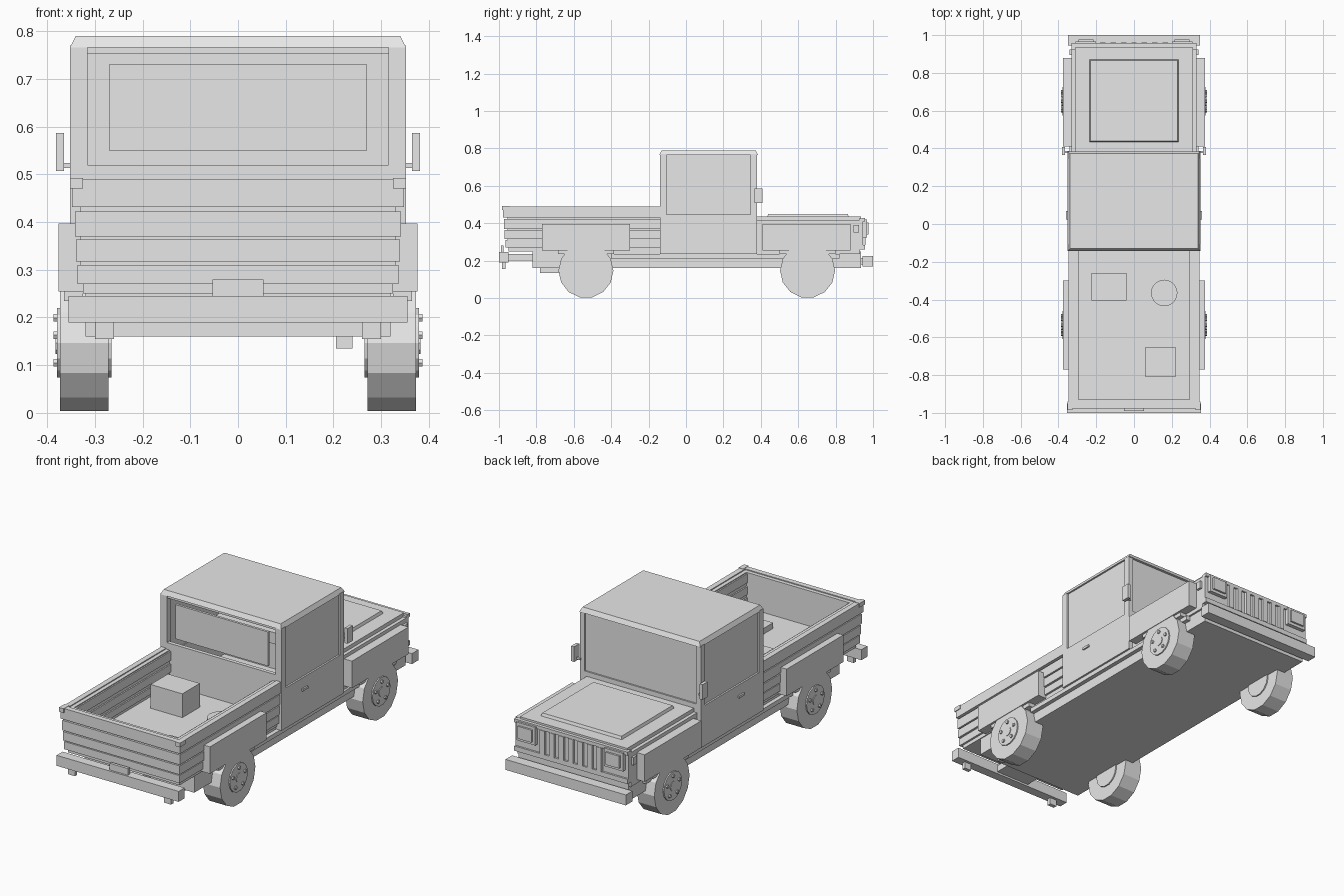
import bpy, bmesh, math

if "Cube" in bpy.data.objects:
    bpy.data.objects.remove(bpy.data.objects["Cube"])

grey = bpy.data.materials.new("light_grey")
grey.use_nodes = True
grey.diffuse_color = (0.8, 0.8, 0.8, 1)
grey.node_tree.nodes["Principled BSDF"].inputs["Base Color"].default_value = (0.8, 0.8, 0.8, 1)


def finish(name, bm):
    mesh = bpy.data.meshes.new(name)
    bm.normal_update()
    bm.to_mesh(mesh)
    bm.free()
    mesh.materials.append(grey)
    obj = bpy.data.objects.new(name, mesh)
    bpy.context.collection.objects.link(obj)
    return obj


def box(name, x, y, z, taper=0):
    """Box from (low, high) pairs; taper pulls the top edges inwards."""
    bm = bmesh.new()
    for v in bmesh.ops.create_cube(bm, size=1)["verts"]:
        pull = taper if v.co.z > 0 else 0
        v.co = [(a + b) / 2 + c * (b - a - 2 * p)
                for (a, b), c, p in zip((x, y, z), v.co, (pull, pull, 0))]
    return finish(name, bm)


def pair(name, x, y, z):
    """The same box on both sides."""
    box("left_" + name, x, y, z)
    box("right_" + name, (-x[1], -x[0]), y, z)


def wide(name, half, y, z, taper=0):
    """Box centred across the vehicle."""
    return box(name, (-half, half), y, z, taper)


def disc(name, centre, radius, depth, sides, axis="X", turn=0):
    bm = bmesh.new()
    bmesh.ops.create_cone(bm, cap_ends=True, segments=sides,
                          radius1=radius, radius2=radius, depth=depth)
    obj = finish(name, bm)
    obj.location = centre
    if axis == "X":
        obj.rotation_euler = (turn, math.pi / 2, 0)
    return obj


# Chassis and sills
wide("chassis", 0.32, (-0.82, 0.935), (0.16, 0.25))
pair("sill", (0.31, 0.342), (-0.4, 0.82), (0.212, 0.235))
box("exhaust_box", (0.205, 0.24), (-0.78, -0.68), (0.135, 0.17))

# Bumpers
wide("rear_bumper", 0.355, (-1.0, -0.95), (0.19, 0.245))
wide("rear_plate", 0.053, (-0.99, -0.975), (0.245, 0.28))
pair("rear_bumper_hanger", (0.26, 0.3), (-0.985, -0.965), (0.155, 0.2))
wide("rear_bumper_mount", 0.1, (-0.96, -0.8), (0.2, 0.235))
wide("front_bumper", 0.35, (0.945, 1.0), (0.17, 0.225))
wide("front_bumper_mount", 0.25, (0.9, 0.96), (0.18, 0.215))

# Cargo bed with planked walls
wide("bed_floor", 0.325, (-0.95, -0.14), (0.25, 0.3))
pair("bed_wall", (0.3, 0.33), (-0.95, -0.14), (0.27, 0.485))
wide("tailgate_wall", 0.33, (-0.955, -0.93), (0.27, 0.485))
planks = [(0.27, 0.31, 0.336), (0.317, 0.363, 0.34),
          (0.37, 0.422, 0.342), (0.432, 0.49, 0.348)]
for i, (low, high, half) in enumerate(planks):
    pair(f"side_plank_{i}", (0.32, half), (-0.965, -0.14), (low, high))
    wide(f"tailgate_plank_{i}", half, (-0.63 - half, -0.95), (low, high))
    pair(f"inner_plank_{i}", (0.293, 0.305), (-0.93, -0.14), (max(low, 0.3), high - 0.01))
pair("tailgate_post", (0.325, 0.352), (-0.985, -0.94), (0.47, 0.492))

# Cargo
box("cargo_crate", (-0.225, -0.04), (-0.405, -0.26), (0.3, 0.425))
box("cargo_low_crate", (0.06, 0.22), (-0.81, -0.65), (0.3, 0.33))
disc("cargo_drum", (0.16, -0.365, 0.32), 0.07, 0.04, 20, axis="Z")

# Cab: lower body, doors, pillars, panes and roof
wide("cab_floor", 0.335, (-0.135, 0.375), (0.235, 0.27))
wide("cab_rear_wall", 0.335, (-0.14, -0.12), (0.235, 0.52))
wide("cab_firewall", 0.335, (0.35, 0.38), (0.235, 0.46))
wide("dashboard", 0.325, (0.28, 0.36), (0.44, 0.5))
pair("door", (0.325, 0.352), (-0.14, 0.38), (0.235, 0.447))
pair("rear_pillar", (0.315, 0.352), (-0.14, -0.105), (0.44, 0.77))
pair("front_pillar", (0.325, 0.352), (0.345, 0.38), (0.44, 0.77))
pair("side_window", (0.33, 0.343), (-0.11, 0.35), (0.44, 0.77))
wide("windshield", 0.33, (0.36, 0.372), (0.45, 0.77))
wide("rear_window", 0.27, (-0.135, -0.122), (0.55, 0.73))
wide("rear_window_header", 0.32, (-0.135, -0.11), (0.752, 0.77))
wide("roof", 0.352, (-0.143, 0.385), (0.766, 0.79), taper=0.012)
pair("door_handle", (0.35, 0.36), (0.025, 0.07), (0.38, 0.392))
pair("mirror_arm", (0.345, 0.37), (0.375, 0.387), (0.513, 0.524))
pair("mirror", (0.365, 0.382), (0.365, 0.408), (0.507, 0.587))

# Hood, grille and lamps
wide("engine_bay", 0.33, (0.38, 0.93), (0.235, 0.415))
wide("hood", 0.312, (0.38, 0.935), (0.41, 0.435))
wide("hood_panel", 0.235, (0.435, 0.87), (0.435, 0.45), taper=0.005)
wide("grille", 0.33, (0.925, 0.947), (0.26, 0.425))
for i in range(7):
    x = (i - 3) * 0.055
    box(f"grille_bar_{i}", (x - 0.014, x + 0.014), (0.945, 0.96), (0.285, 0.41))
wide("grille_lower_rail", 0.33, (0.94, 0.957), (0.26, 0.285))
wide("grille_upper_rail", 0.33, (0.94, 0.957), (0.41, 0.428))
pair("lamp_housing", (0.2, 0.31), (0.94, 0.967), (0.325, 0.42))
pair("lamp", (0.215, 0.295), (0.96, 0.977), (0.34, 0.405))
pair("side_lamp", (0.325, 0.342), (0.895, 0.925), (0.35, 0.39))

# Fenders with arch flaps
for name, wheel_y, low, high in [("rear", -0.535, -0.77, -0.3), ("front", 0.65, 0.41, 0.88)]:
    pair(name + "_fender", (0.325, 0.376), (low, high), (0.255, 0.397))
    pair(name + "_arch", (0.325, 0.365), (wheel_y - 0.15, wheel_y + 0.15), (0.235, 0.26))

    # Wheels
    for side, label in [(1, "left"), (-1, "right")]:
        tag = f"{name}_{label}"
        disc(tag + "_wheel", (side * 0.3225, wheel_y, 0.147), 0.147, 0.101, 14)
        disc(tag + "_hub", (side * 0.3225, wheel_y, 0.147), 0.075, 0.114, 14)
        disc(tag + "_hub_cap", (side * 0.375, wheel_y, 0.147), 0.025, 0.016, 10)
        for k in range(5):
            a = math.pi / 2 + k * math.tau / 5
            disc(f"{tag}_bolt_{k}", (side * 0.378, wheel_y + 0.052 * math.cos(a),
                                     0.147 + 0.052 * math.sin(a)), 0.009, 0.018, 6)
